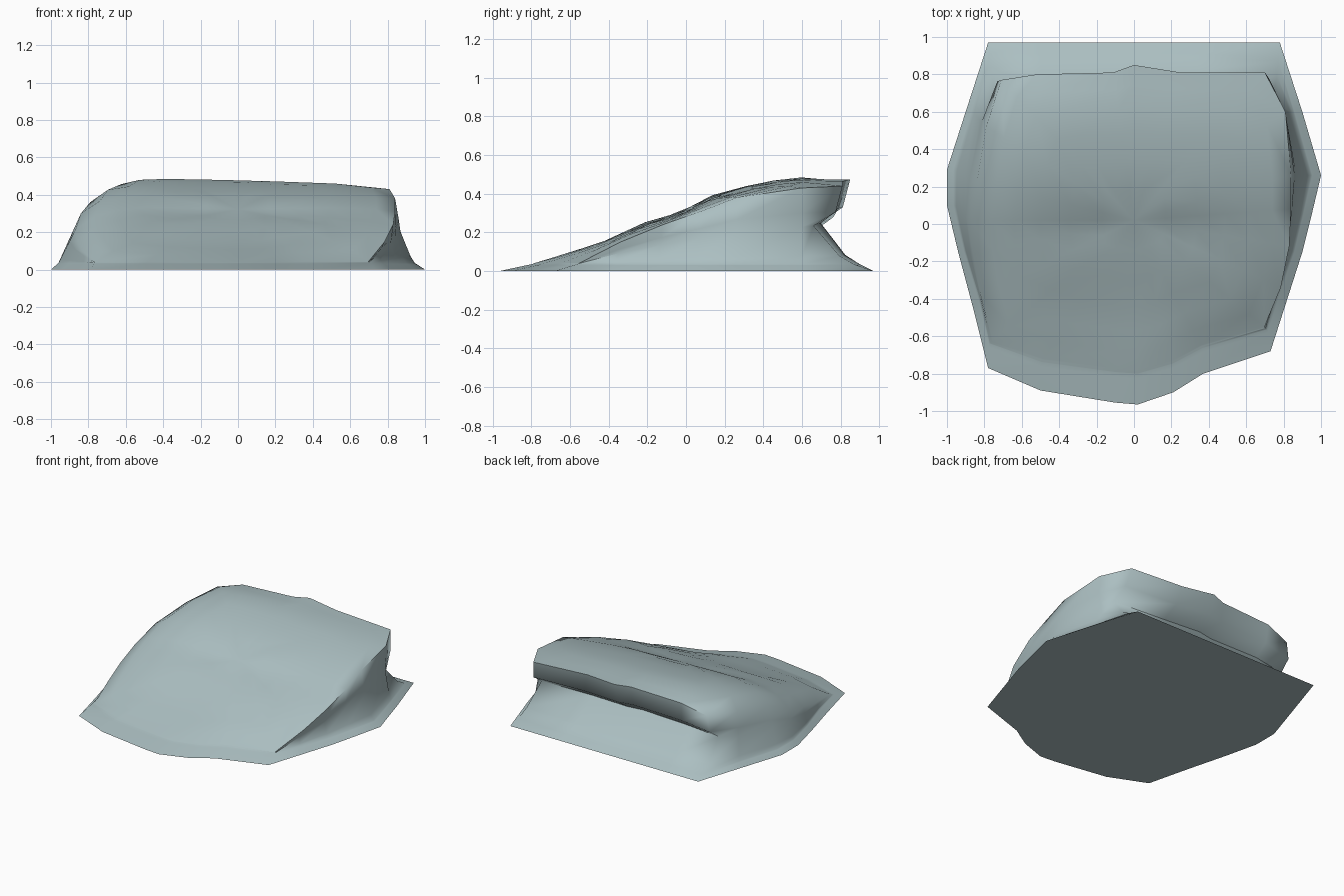
import bpy, bmesh, math

if "Cube" in bpy.data.objects:
    bpy.data.objects.remove(bpy.data.objects["Cube"])

# Base outline x,y and top edge x,y,z for the back and sides
BACK = [(.78, .97, .70, .81, .44), (.35, .97, .25, .81, .465), (0, .97, 0, .85, .475),
        (-.12, .97, -.11, .81, .47), (-.50, .97, -.52, .80, .455), (-.78, .97, -.71, .77, .40)]
LEFT = [(-.90, .60, -.79, .52, .36), (-1, .29, -.84, .22, .30), (-1, .10, -.87, .02, .21),
        (-.94, -.15, -.86, -.16, .15), (-.86, -.45, -.82, -.38, .09)]
RIGHT = [(.82, -.40, .785, -.34, .15), (.90, -.15, .83, -.12, .24),
         (.95, .05, .84, .08, .31), (1, .26, .84, .26, .38), (.90, .60, .81, .60, .43)]
# Front toe needs only the base outline
TOE = [(-.78, -.77), (-.50, -.89), (-.10, -.955), (.02, -.965), (.21, -.90), (.37, -.80), (.73, -.68)]
# Long profile of the top: y, z
PROFILE = [(-.80, .035), (-.41, .16), (-.21, .25), (-.03, .30), (.13, .385),
           (.37, .45), (.58, .485), (.90, .47)]


def clamp(v):
    return max(0, min(1, v))


def height(y, x=0):
    tilt = 1 - .06 * (x + .25)      # the top leans down to the right
    for (y0, z0), (y1, z1) in zip(PROFILE, PROFILE[1:]):
        if y <= y1:
            return (z0 + (z1 - z0) * clamp((y - y0) / (y1 - y0))) * tilt
    return PROFILE[-1][1] * tilt


def foot(x, y):
    if y > .9:
        return (x * .99, y - (.10 if x > .7 else .07))
    side = clamp((y + .75) / .2)
    return (x * (.99 - (.045 if x > 0 else .03) * side), y * (1 - .17 * clamp((-y - .1) / .5)))


def toe_column(x, y):
    fx, fy = foot(x, y)
    return (x, y, fx * .98, fy * .975, .042)


COLS = BACK + LEFT + [toe_column(*p) for p in TOE] + RIGHT


def wall(c, t, cut, flare):
    fx, fy = foot(c[0], c[1])
    depth = (1 if c[0] > -.3 else .9) if c[1] > .9 else 0    # undercut along the back
    inward = flare if c in RIGHT else 0                      # right wall flares at the foot
    return (fx + (c[2] - fx) * t - inward, fy + (c[3] - fy) * t - cut * depth,
            .035 + (c[4] - .035) * t)


def rim(c):
    fx, fy = foot(c[0], c[1])
    return (c[0] + (fx - c[0]) * .85, c[1] + (fy - c[1]) * .85, .03)


# Base outline, sloping rim, then foot, undercut, lip and top edge of the wall
rings = [[(c[0], c[1], 0) for c in COLS], [rim(c) for c in COLS]]
for t, cut, flare in ((0, 0, 0), (.11, .07, .012), (.49, .18, .025), (.67, .055, .015), (1, 0, 0)):
    rings.append([wall(c, t, cut, flare) for c in COLS])

# Crowned top surface: shrink the top edge and blend into the long profile
for s, blend in ((.88, .6), (.74, .85), (.58, 1), (.4, 1), (.2, 1)):
    ring = []
    for c in COLS:
        x, y = c[2] * s, c[3] * s + .02 * (1 - s)
        edge = c[4] + height(y) - height(c[3])
        ring.append((x, y, edge * (1 - blend) + height(y, x) * blend))
    rings.append(ring)

bm = bmesh.new()
vr = [[bm.verts.new(p) for p in r] for r in rings]
n = len(COLS)
for a, b in zip(vr, vr[1:]):
    for i in range(n):
        j = (i + 1) % n
        bm.faces.new((a[i], a[j], b[j], b[i]))
bm.faces.new(vr[0][::-1])
centre = bm.verts.new((0, .02, height(.02)))
for i in range(n):
    bm.faces.new((vr[-1][i], vr[-1][(i + 1) % n], centre))
bmesh.ops.recalc_face_normals(bm, faces=bm.faces)

mesh = bpy.data.meshes.new("ramp_rock")
bm.to_mesh(mesh)
bm.free()
rock = bpy.data.objects.new("ramp_rock", mesh)
bpy.context.collection.objects.link(rock)

mat = bpy.data.materials.new("pale grey stone")
mat.diffuse_color = (.41, .52, .535, 1)
mat.use_nodes = True
mat.node_tree.nodes["Principled BSDF"].inputs["Base Color"].default_value = mat.diffuse_color
mesh.materials.append(mat)

bpy.context.view_layer.objects.active = rock
rock.select_set(True)
bpy.ops.object.shade_smooth_by_angle(angle=math.radians(75))
